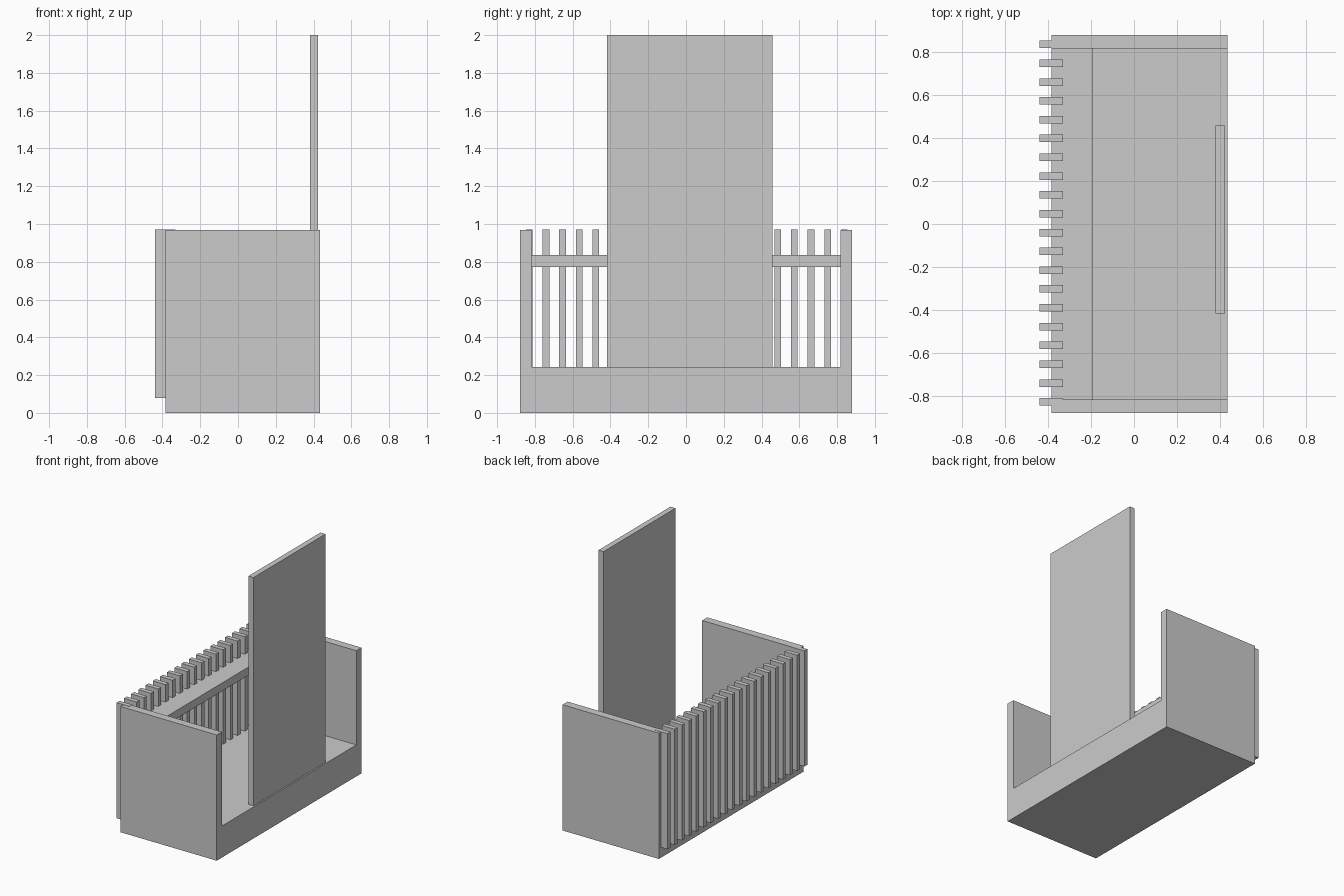
import bpy

cube = bpy.data.objects.get("Cube")
if cube:
    bpy.data.objects.remove(cube, do_unlink=True)

# One plain grey for everything
grey = bpy.data.materials.new("plain grey")
grey.use_nodes = True
COLOUR = (0.6, 0.6, 0.6, 1)
grey.diffuse_color = COLOUR
grey.node_tree.nodes["Principled BSDF"].inputs["Base Color"].default_value = COLOUR


def box(name, x, y, z):
    """Box spanning the given (low, high) ranges."""
    spans = (x, y, z)
    bpy.ops.mesh.primitive_cube_add(size=1, location=[(a + b) / 2 for a, b in spans])
    obj = bpy.context.object
    obj.name = name
    obj.scale = [b - a for a, b in spans]
    bpy.ops.object.transform_apply(location=False, rotation=False, scale=True)
    obj.data.materials.append(grey)
    return obj


BACK, FRONT = -0.385, 0.435
INNER, OUTER = 0.818, 0.88
BASE_TOP, WALL_TOP = 0.243, 0.968

# Solid base and the two end walls
box("base", (BACK, FRONT), (-INNER, INNER), (0, BASE_TOP))
box("left_wall", (BACK, FRONT), (INNER, OUTER), (0, WALL_TOP))
box("right_wall", (BACK, FRONT), (-OUTER, -INNER), (0, WALL_TOP))

# Shelf behind the slats
box("shelf", (BACK, -0.19), (-INNER, INNER), (0.772, 0.835))

# Tall upright panel
box("tall_panel", (0.381, 0.424), (-0.417, 0.459), (BASE_TOP, 2))

# Row of upright slats
SLATS, PITCH, WIDTH = 20, 0.0877, 0.035
for i in range(SLATS):
    y = 0.004 + (i - (SLATS - 1) / 2) * PITCH
    box(f"slat_{i + 1}", (-0.44, -0.332), (y - WIDTH / 2, y + WIDTH / 2), (0.08, 0.97))
